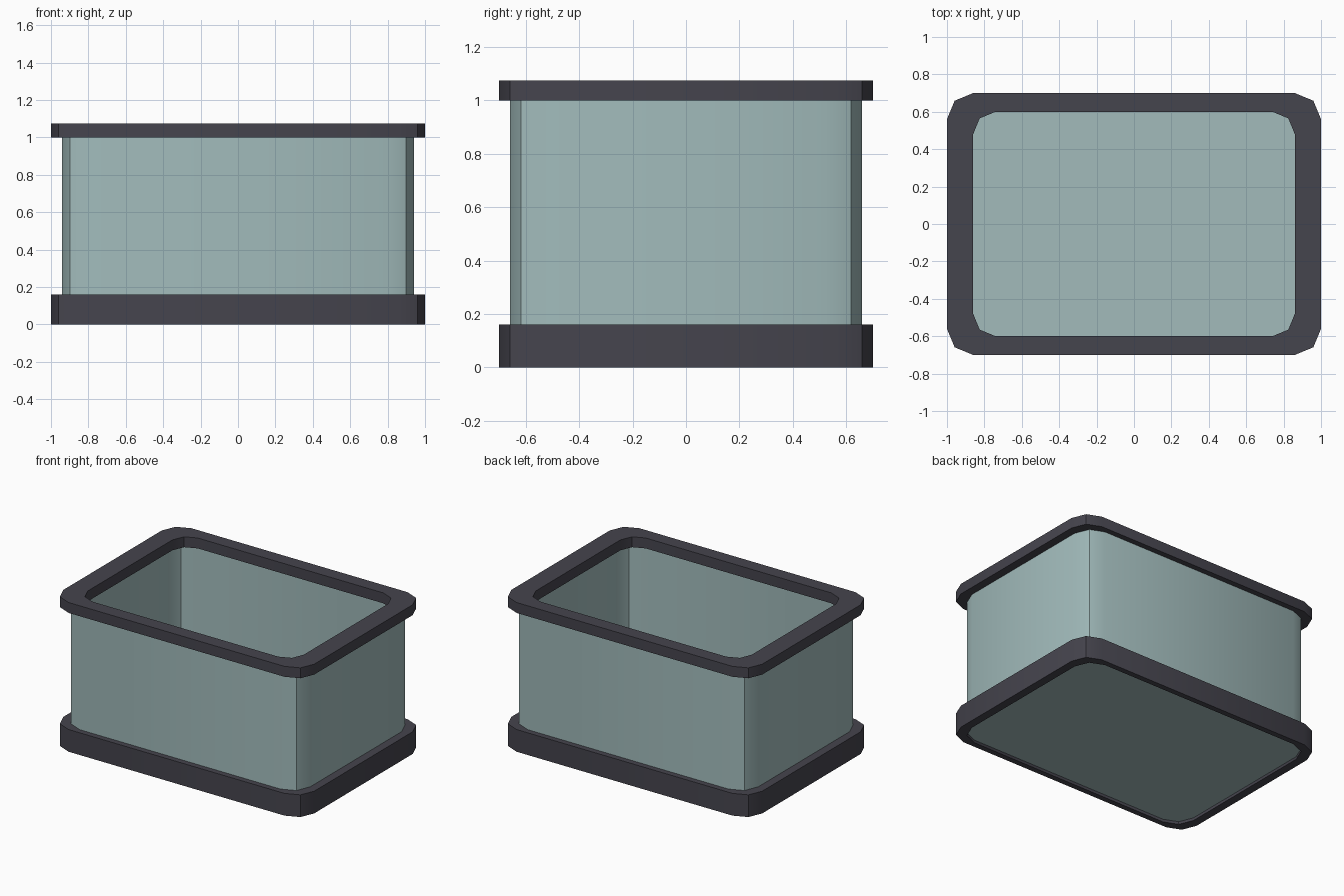
import bpy, bmesh
from math import sin, cos, pi, radians

if "Cube" in bpy.data.objects:
    bpy.data.objects.remove(bpy.data.objects["Cube"])


def material(name, color):
    m = bpy.data.materials.new(name)
    m.diffuse_color = color
    m.use_nodes = True
    m.node_tree.nodes["Principled BSDF"].inputs["Base Color"].default_value = m.diffuse_color
    return m


def outline(hx, hy, r, z):
    """Rounded rectangle with two facets per corner, counter-clockwise."""
    pts = []
    for q, (sx, sy) in enumerate([(1, 1), (-1, 1), (-1, -1), (1, -1)]):
        for i in range(3):
            a = q * pi / 2 + i * pi / 4
            pts.append((sx * (hx - r) + r * cos(a), sy * (hy - r) + r * sin(a), z))
    return pts


def loft(name, sections, mat, ring):
    """Skin successive outlines; ring=True closes the loop, otherwise ends are capped."""
    bm = bmesh.new()
    loops = [[bm.verts.new(p) for p in outline(*s)] for s in sections]
    pairs = list(zip(loops, loops[1:]))
    if ring:
        pairs.append((loops[-1], loops[0]))
    else:
        bm.faces.new(loops[0])
        bm.faces.new(loops[-1])
    for a, b in pairs:
        n = len(a)
        for i in range(n):
            j = (i + 1) % n
            bm.faces.new((a[i], a[j], b[j], b[i]))
    bmesh.ops.recalc_face_normals(bm, faces=bm.faces)
    me = bpy.data.meshes.new(name)
    bm.to_mesh(me)
    bm.free()
    me.materials.append(mat)
    ob = bpy.data.objects.new(name, me)
    bpy.context.collection.objects.link(ob)
    bpy.ops.object.select_all(action='DESELECT')
    ob.select_set(True)
    bpy.context.view_layer.objects.active = ob
    bpy.ops.object.shade_smooth_by_angle(angle=radians(30))
    return ob


def frame(name, inner, z0, z1):
    loft(name, [(1.0, 0.7, 0.14, z0), (1.0, 0.7, 0.14, z1),
                (*inner, z1), (*inner, z0)], dark, True)


dark = material("dark_frame", (0.06, 0.058, 0.075, 1))
glass = material("tank_glass", (0.36, 0.50, 0.50, 1))

# Base frame wrapped around the tank, and the overhanging top rim
frame("base_frame", (0.94, 0.66, 0.14), 0.0, 0.16)
frame("top_rim", (0.86, 0.60, 0.12), 1.0, 1.075)

# Open tank: outside wall, top lip, inside wall and floor
loft("tank_body", [(0.94, 0.66, 0.14, 0.02), (0.94, 0.66, 0.14, 1.0),
                   (0.90, 0.62, 0.12, 1.0), (0.90, 0.62, 0.12, 0.06)], glass, False)
